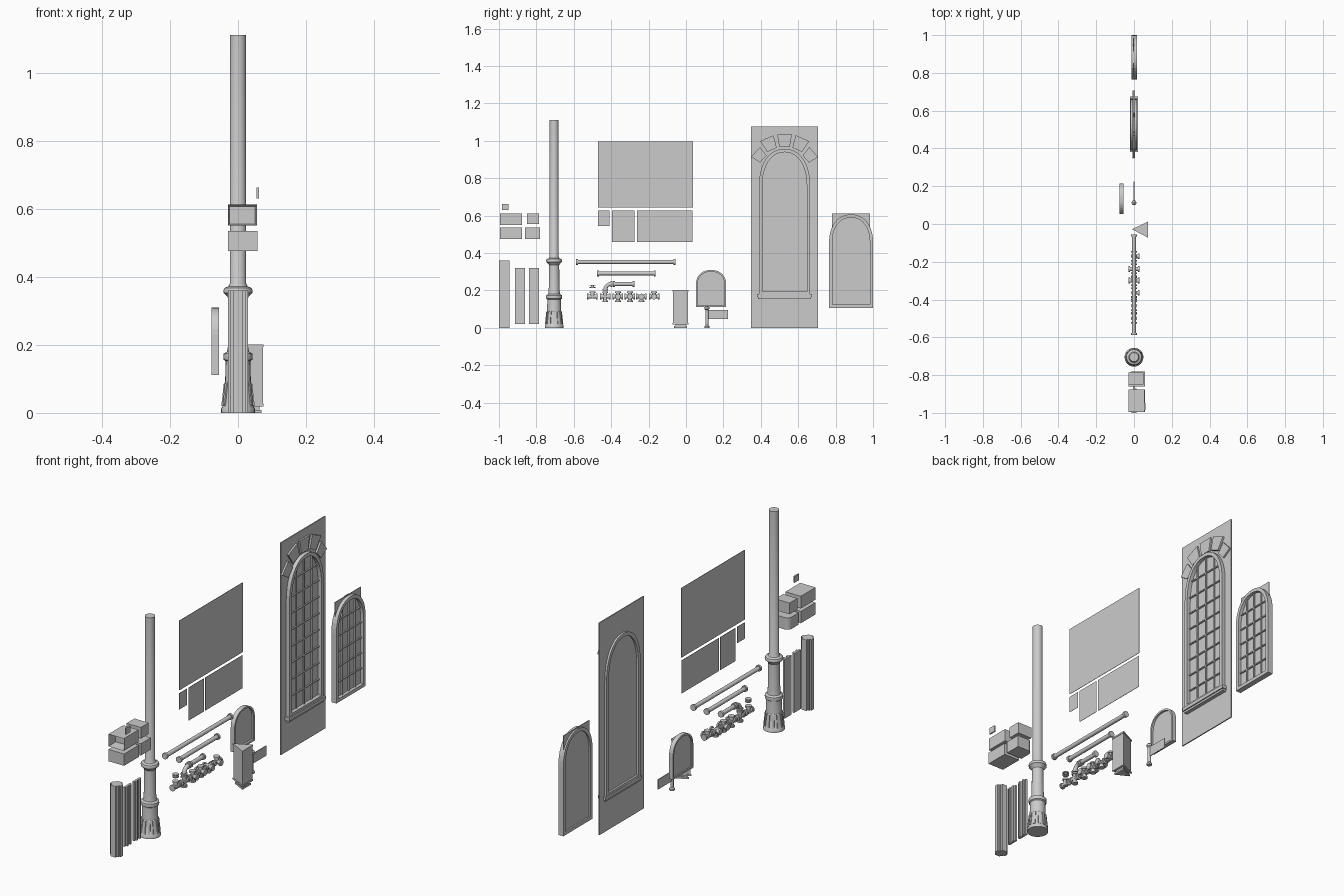
import bpy, bmesh
from math import sin, cos, pi, radians
from mathutils import Vector

if "Cube" in bpy.data.objects:
    bpy.data.objects.remove(bpy.data.objects["Cube"])


def finish(name, bm, smooth=False):
    bmesh.ops.remove_doubles(bm, verts=bm.verts, dist=1e-6)
    bmesh.ops.recalc_face_normals(bm, faces=bm.faces)
    me = bpy.data.meshes.new(name)
    bm.to_mesh(me)
    bm.free()
    ob = bpy.data.objects.new(name, me)
    bpy.context.collection.objects.link(ob)
    if smooth:
        bpy.context.view_layer.objects.active = ob
        ob.select_set(True)
        bpy.ops.object.shade_smooth_by_angle(angle=radians(35))
        ob.select_set(False)
    return ob


def prism(name, pts, a, b, axis='x'):
    """Extrude a (y, z) outline along x, or an (x, y) outline along z."""
    bm = bmesh.new()
    at = (lambda p, h: (h, p[0], p[1])) if axis == 'x' else (lambda p, h: (p[0], p[1], h))
    lo = [bm.verts.new(at(p, a)) for p in pts]
    hi = [bm.verts.new(at(p, b)) for p in pts]
    bm.faces.new(lo)
    bm.faces.new(hi)
    for i in range(len(pts)):
        j = (i + 1) % len(pts)
        bm.faces.new((lo[i], lo[j], hi[j], hi[i]))
    return finish(name, bm)


def box(name, x0, x1, y0, y1, z0, z1):
    return prism(name, [(y0, z0), (y1, z0), (y1, z1), (y0, z1)], x0, x1)


def lathe(name, profile, origin, direction=(0, 0, 1), seg=20):
    """Revolve (radius, height) pairs about a direction."""
    bm = bmesh.new()
    q = Vector((0, 0, 1)).rotation_difference(Vector(direction))
    rings = []
    for r, h in profile:
        rings.append([bm.verts.new(Vector(origin) + q @ Vector(
            (r * cos(2 * pi * k / seg), r * sin(2 * pi * k / seg), h))) for k in range(seg)])
    for r0, r1 in zip(rings, rings[1:]):
        for k in range(seg):
            j = (k + 1) % seg
            bm.faces.new((r0[k], r0[j], r1[j], r1[k]))
    bm.faces.new(rings[0])
    bm.faces.new(rings[-1])
    return finish(name, bm, True)


def arch(yc, w, z0, zs, zt, n=20, e=2.2):
    """Outline of a round-headed opening."""
    pts = [(yc - w, z0), (yc + w, z0)]
    for k in range(n + 1):
        c, s = cos(pi * k / n), sin(pi * k / n)
        sign = 1 if c >= 0 else -1
        pts.append((yc + sign * w * abs(c) ** (2 / e), zs + (zt - zs) * max(s, 0) ** (2 / e)))
    return pts


def arch_frame(name, yc, w, z0, zs, zt, t, x0, x1):
    outer = arch(yc, w, z0, zs, zt)
    inner = arch(yc, w - t, z0 + t, zs, zt - t)
    bm = bmesh.new()
    loops = [[bm.verts.new((x, *p)) for p in pts]
             for x, pts in ((x0, outer), (x1, outer), (x1, inner), (x0, inner))]
    n = len(outer)
    for a in range(4):
        A, B = loops[a], loops[(a + 1) % 4]
        for i in range(n):
            j = (i + 1) % n
            bm.faces.new((A[i], A[j], B[j], B[i]))
    return finish(name, bm)


def muntins(name, yc, w, z0, zs, zt, cols, rows, x0, x1):
    """Glazing bars trimmed to the arch."""
    e, b = 2.2, 0.0028
    for k in range(1, cols):
        y = -w + 2 * w * k / cols
        top = zs + (zt - zs) * (1 - (abs(y) / w) ** e) ** (1 / e)
        box(name + "_upright", x0, x1, yc + y - b, yc + y + b, z0, top)
    for k in range(1, rows):
        z = z0 + (zt - z0) * k / rows
        u = max(0, (z - zs) / (zt - zs))
        h = w * (1 - u ** e) ** (1 / e)
        box(name + "_crossbar", x0, x1, yc - h, yc + h, z - b, z + b)


# Corner pillar with a stepped cross plan
quarter = [(.03, .010), (.022, .010), (.022, .017), (.014, .017), (.014, .0275)]
plan = quarter + [(-x, y) for x, y in quarter[::-1]]
plan += [(-x, -y) for x, y in plan]
prism("corner_pillar", [(x, -.9725 + y) for x, y in plan], 0, .36, 'z')

# Two ribbed pilasters
for yc in (-.8875, -.8125):
    half = [(-.004, -.0275), (.006, -.0275), (.006, -.017), (.013, -.017), (.013, -.008), (.006, -.008)]
    pts = half + [(x, -y) for x, y in half[::-1]]
    prism("pilaster", [(x, yc + y) for x, y in pts], .02, .32, 'z')

# Wall-mounted boxes: one open at the front, two plain, one with rounded corners
open_box = box("open_box", -.03, .056, -.995, -.877, .55, .612)
bm = bmesh.new()
bm.from_mesh(open_box.data)
front = [f for f in bm.faces if f.normal.y < -.9]
bmesh.ops.inset_region(bm, faces=front, thickness=.008)
bmesh.ops.translate(bm, verts=front[0].verts, vec=(0, .05, 0))
bm.to_mesh(open_box.data)
bm.free()
box("plain_box", -.03, .058, -.995, -.877, .475, .535)
box("small_box", -.03, .05, -.85, -.787, .555, .612)
rounded = [(.057, -.86), (.057, -.78)]
for k in range(7):
    a = pi / 2 + pi / 2 * k / 6
    rounded.append((-.005 + .025 * cos(a), -.805 + .025 * sin(a)))
prism("rounded_box", rounded + [(-.03, -.86)], .475, .535, 'z')
box("small_plate", .055, .062, -.985, -.948, .63, .662)

# Lamp column with a fluted foot
lathe("column", [(.05, 0), (.05, .012), (.046, .018), (.038, .09), (.036, .152), (.042, .156),
                 (.043, .165), (.042, .174), (.032, .18), (.029, .2), (.027, .335), (.034, .345),
                 (.042, .352), (.043, .36), (.040, .367), (.028, .372), (.024, .38), (.024, 1.11)],
      (0, -.705, 0), seg=24)
for k in range(12):
    a = 2 * pi * k / 12
    rib = [(.036, .02), (.049, .02), (.042, .085), (.034, .095)]
    ob = prism("foot_rib", rib, -.005, .005)
    ob.rotation_euler.z = a
    ob.location = (0, -.705, 0)


# Pipes with end flanges
def pipe(name, y0, y1, z):
    L, r, R, f = y1 - y0, .0105, .0155, .01
    lathe(name, [(R, 0), (R, f), (r, f), (r, L - f), (R, L - f), (R, L)], (0, y0, z), (0, 1, 0), 16)


pipe("long_pipe", -.588, -.056, .352)
pipe("medium_pipe", -.476, -.162, .291)
pipe("short_pipe", -.39, -.276, .234)


# Pipe fittings: arms leaving a common hub
def fitting(name, y, z, arms, L=.028):
    for d in arms:
        lathe(name + "_arm", [(.0105, -.010), (.0105, L - .008), (.0155, L - .008), (.0155, L)],
              (0, y, z), d, 16)


X, Y, Z = Vector((1, 0, 0)), Vector((0, 1, 0)), Vector((0, 0, 1))
fitting("tee", -.5, .167, [Y, -Y, Z])
fitting("cross", -.432, .167, [Y, -Y, Z, -Z])
fitting("double_cross", -.364, .167, [Y, -Y, Z, -Z, X])
fitting("six_way", -.3, .167, [Y, -Y, Z, -Z, X, -X])
fitting("side_cross", -.238, .167, [Y, -Y, X, -X, -Z])
fitting("corner_joint", -.171, .167, [Y, -Y, X, Z])
lathe("coupling", [(.015, 0), (.015, .005), (.009, .005), (.009, .011), (.015, .011), (.015, .016)],
      (0, -.5, .214), seg=16)

# Elbow: bent tube with collars
cu = bpy.data.curves.new("elbow", 'CURVE')
cu.dimensions, cu.bevel_depth, cu.bevel_resolution, cu.use_fill_caps = '3D', .0105, 3, True
sp = cu.splines.new('POLY')
sp.points.add(8)
for k in range(9):
    a = pi - pi / 2 * k / 8
    sp.points[k].co = (0, -.4 + .032 * cos(a), .202 + .032 * sin(a), 1)
bpy.context.collection.objects.link(bpy.data.objects.new("elbow", cu))
lathe("elbow_collar", [(.0155, 0), (.0155, .009)], (0, -.432, .199), seg=16)
lathe("elbow_collar", [(.0155, 0), (.0155, .009)], (0, -.403, .234), (0, 1, 0), 16)

# Flat panels
for y0, y1, z0, z1 in ((-.47, .038, .642, .995), (-.47, -.41, .545, .627),
                       (-.396, -.275, .46, .627), (-.261, .036, .46, .627)):
    box("flat_panel", -.001, .001, y0, y1, z0, z1)


# Three-sided kiosk on a small foot
def triangle(s, cx=.047, cy=-.028):
    return [(cx + s * x, cy + s * y) for x, y in ((-.057, 0), (.028, -.045), (.028, .042))]


prism("kiosk_body", triangle(.93), .024, .196, 'z')
for z in (.019, .193):
    prism("kiosk_rim", triangle(1), z, z + .008, 'z')
prism("kiosk_neck", triangle(.6), .008, .02, 'z')
prism("kiosk_foot", triangle(.78), 0, .009, 'z')

# Round-headed sign
arch_frame("round_sign_frame", .134, .081, .111, .23, .309, .009, -.078, -.056)
prism("round_sign_panel", arch(.134, .077, .114, .23, .305), -.072, -.066)

# Short post with a side plate
lathe("sign_post", [(.013, 0), (.013, .008), (.008, .014), (.008, .095), (.013, .1), (.013, .11),
                    (.006, .117)], (0, .112, 0), seg=12)
box("sign_plate", -.002, .002, .117, .225, .046, .096)

# Wall bay with tall arched window
box("bay_wall", -.009, -.003, .348, .706, 0, 1.075)
arch_frame("tall_window_frame", .527, .137, .175, .755, .957, .018, -.019, .016)
muntins("tall_window", .527, .122, .188, .755, .942, 4, 9, -.006, .004)
box("window_sill", -.02, .022, .38, .674, .165, .182)
box("sill_moulding", -.015, .016, .386, .668, .155, .166)

# Arch stones
for deg in (-48, -24, 0, 24, 48):
    r0, r1 = (.155, .212) if abs(deg) > 40 else (.168, .237)
    pts = []
    for r, d in ((r0, -9.5), (r1, -9.5), (r1, 9.5), (r0, 9.5)):
        a = radians(deg + d)
        pts.append((.527 + r * sin(a), .80 + r * cos(a)))
    prism("arch_stone", pts, -.006, .006)

# Separate arched window with a backing pane
arch_frame("small_window_frame", .8825, .1175, .107, .455, .606, .017, -.012, .016)
box("small_window_pane", -.004, -.001, .78, .985, .112, .61)
muntins("small_window", .8825, .103, .122, .455, .591, 4, 6, -.003, .006)
